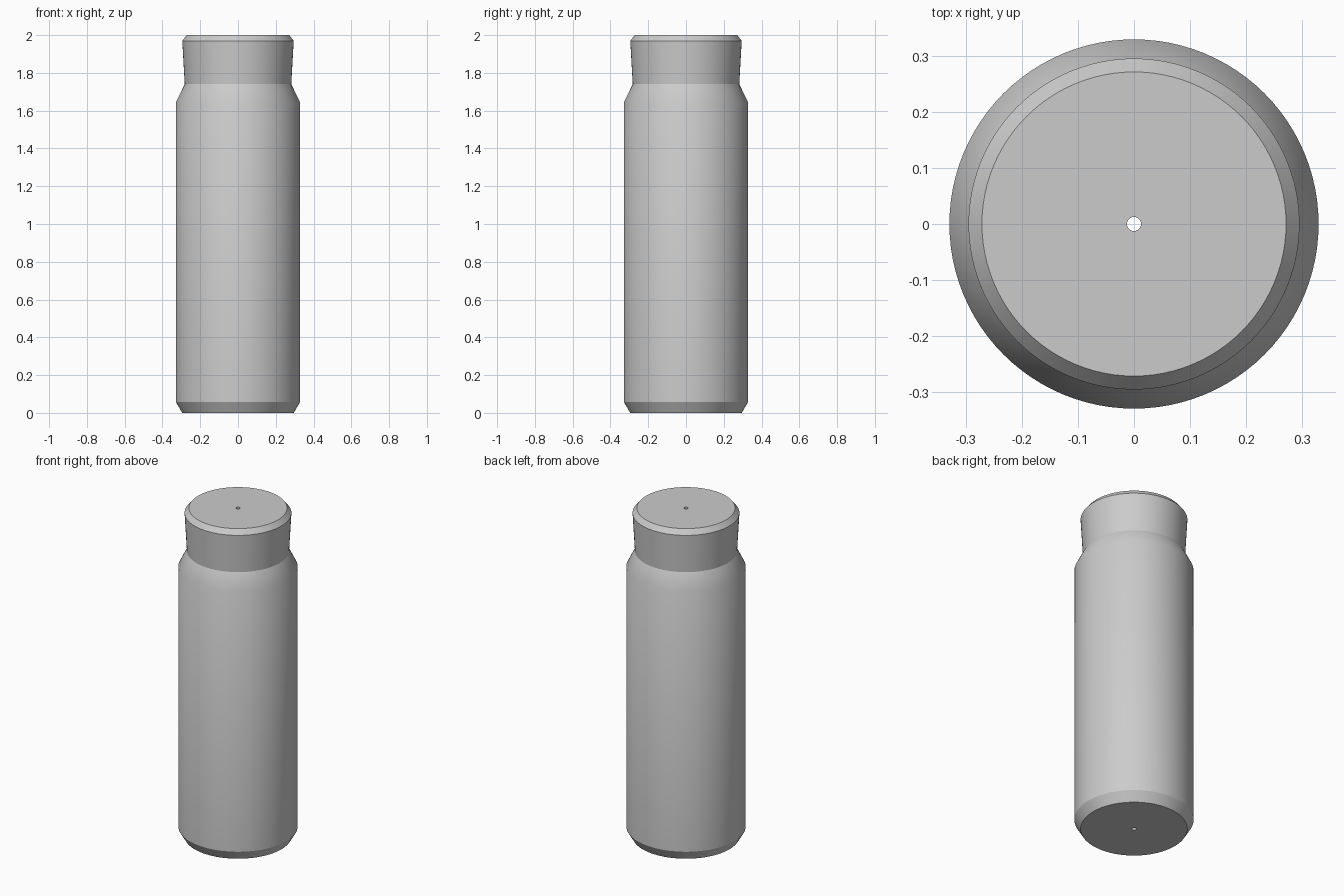
import bpy
import bmesh
from math import cos, sin, tau, radians

cube = bpy.data.objects.get("Cube")
if cube:
    bpy.data.objects.remove(cube, do_unlink=True)

SEGMENTS = 96
BORE = 0.0125

grey = bpy.data.materials.new("plain_grey")
grey.use_nodes = True
grey.diffuse_color = (0.6, 0.6, 0.6, 1)
grey.node_tree.nodes["Principled BSDF"].inputs["Base Color"].default_value = grey.diffuse_color


def lathe(name, profile, material):
    """Spin a closed loop of (radius, height) points around the z axis."""
    bm = bmesh.new()
    rings = [[bm.verts.new((r * cos(tau * i / SEGMENTS), r * sin(tau * i / SEGMENTS), z))
              for i in range(SEGMENTS)] for r, z in profile]
    for a, b in zip(rings, rings[1:] + rings[:1]):
        for i in range(SEGMENTS):
            j = (i + 1) % SEGMENTS
            bm.faces.new((a[i], a[j], b[j], b[i]))
    bmesh.ops.recalc_face_normals(bm, faces=bm.faces)
    mesh = bpy.data.meshes.new(name)
    bm.to_mesh(mesh)
    bm.free()
    mesh.materials.append(material)
    obj = bpy.data.objects.new(name, mesh)
    bpy.context.collection.objects.link(obj)
    bpy.ops.object.select_all(action="DESELECT")
    obj.select_set(True)
    bpy.context.view_layer.objects.active = obj
    bpy.ops.object.shade_smooth_by_angle(angle=radians(28))
    return obj


# Cylinder with chamfered foot, sloped shoulder, flared neck and a thin central bore
lathe("bottle_body", [
    (BORE, 0), (0.295, 0),          # base
    (0.329, 0.058), (0.329, 1.645),  # wall
    (0.282, 1.74), (0.295, 1.97),    # shoulder and neck
    (0.271, 2), (BORE, 2),           # top rim
], grey)
